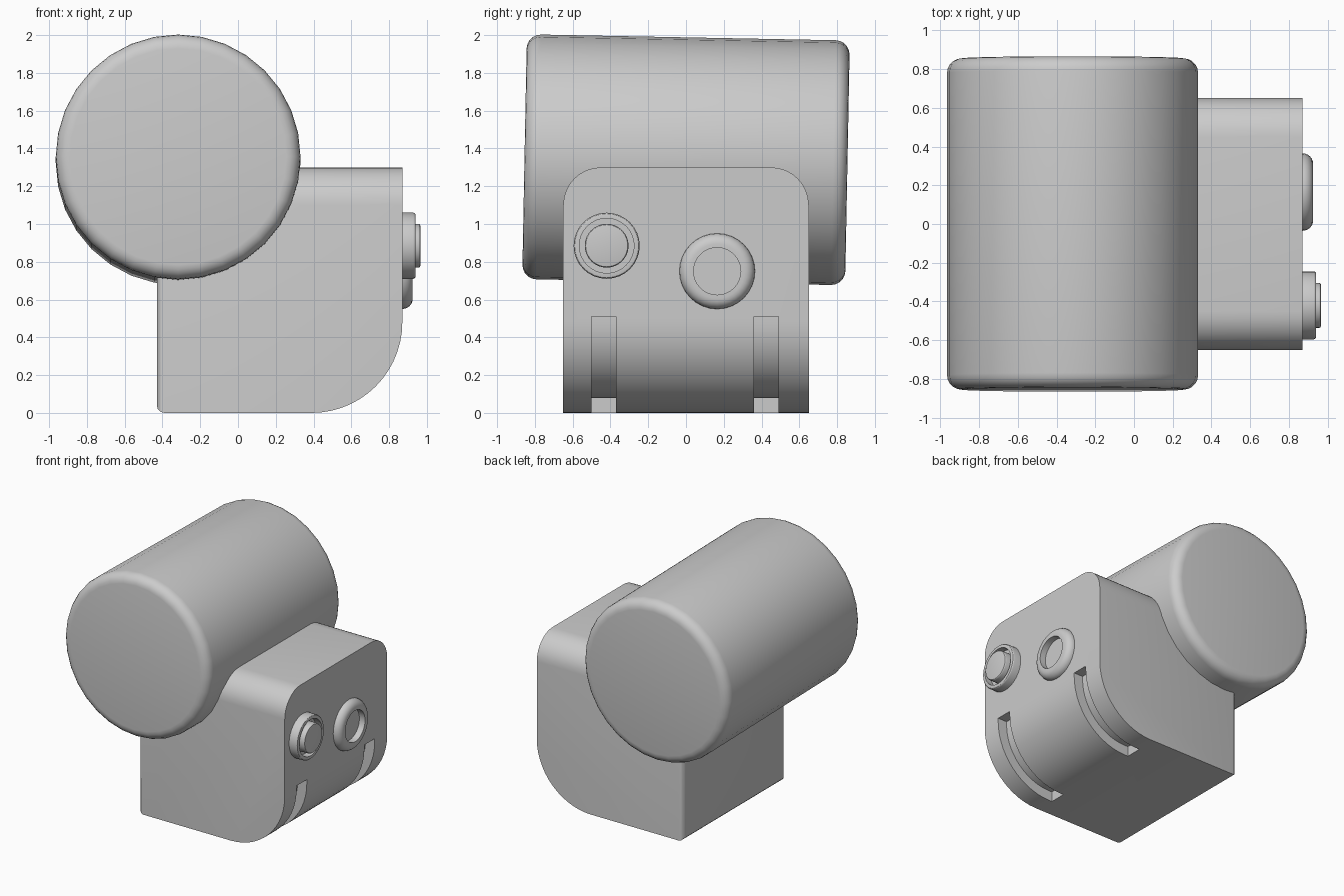
import bpy, bmesh, math
from mathutils import Matrix

if "Cube" in bpy.data.objects:
    bpy.data.objects.remove(bpy.data.objects["Cube"])

grey = bpy.data.materials.new("plain_grey")
grey.diffuse_color = (0.6, 0.6, 0.6, 1)
grey.use_nodes = True
grey.node_tree.nodes["Principled BSDF"].inputs["Base Color"].default_value = grey.diffuse_color


def finish(bm, name):
    bmesh.ops.recalc_face_normals(bm, faces=bm.faces)
    me = bpy.data.meshes.new(name)
    bm.to_mesh(me)
    bm.free()
    me.materials.append(grey)
    ob = bpy.data.objects.new(name, me)
    bpy.context.collection.objects.link(ob)
    return ob


def smooth(ob):
    bpy.ops.object.select_all(action='DESELECT')
    ob.select_set(True)
    bpy.context.view_layer.objects.active = ob
    bpy.ops.object.shade_smooth_by_angle(angle=math.radians(30))


def arc(cx, cz, r, a0, a1, n):
    return [(cx + r * math.cos(math.radians(a0 + (a1 - a0) * i / n)),
             cz + r * math.sin(math.radians(a0 + (a1 - a0) * i / n))) for i in range(n + 1)]


def prism(profile, y0, y1):
    """Extrude an (x, z) profile along y."""
    bm = bmesh.new()
    face = bm.faces.new([bm.verts.new((x, y0, z)) for x, z in profile])
    ext = bmesh.ops.extrude_face_region(bm, geom=[face])
    verts = [g for g in ext["geom"] if isinstance(g, bmesh.types.BMVert)]
    bmesh.ops.translate(bm, verts=verts, vec=(0, y1 - y0, 0))
    bmesh.ops.recalc_face_normals(bm, faces=bm.faces)
    return bm


def lathe(name, profile, matrix, steps):
    """Spin an (x, radius) profile around the x axis."""
    bm = bmesh.new()
    vs = [bm.verts.new((x, 0, r)) for x, r in profile]
    es = [bm.edges.new(p) for p in zip(vs, vs[1:])]
    bmesh.ops.spin(bm, geom=vs + es, axis=(1, 0, 0), cent=(0, 0, 0),
                   angle=math.tau, steps=steps)
    bmesh.ops.remove_doubles(bm, verts=bm.verts, dist=1e-4)
    bmesh.ops.transform(bm, matrix=matrix, verts=bm.verts)
    ob = finish(bm, name)
    smooth(ob)
    return ob


# Body block: big round at the lower front, rounded top sides, soft back edges
BACK, FRONT, TOP, HALF = -0.43, 0.87, 1.30, 0.65
profile = [(BACK, TOP), (BACK, 0)] + arc(0.39, 0.48, 0.48, -90, 0, 14) + [(FRONT, TOP)]
bm = prism(profile, -HALF, HALF)
top_edges = [e for e in bm.edges
             if all(v.co.z > TOP - 0.01 for v in e.verts)
             and abs(e.verts[0].co.y - e.verts[1].co.y) < 0.01]
bmesh.ops.bevel(bm, geom=top_edges, offset=0.2, segments=8, profile=0.5, affect='EDGES')
back_edges = [e for e in bm.edges if all(v.co.x < BACK + 0.01 for v in e.verts)]
bmesh.ops.bevel(bm, geom=back_edges, offset=0.04, segments=3, profile=0.5, affect='EDGES')
body = finish(bm, "body")

# Two curved slots cut into the lower front
slot = [(1.0, 0.51), (0.79, 0.51)] + arc(0.39, 0.48, 0.40, 0, -90, 14) \
    + [(0.36, 0.08), (0.36, -0.1), (1.0, -0.1)]
for y0, y1 in ((-0.50, -0.37), (0.36, 0.49)):
    cutter = finish(prism(slot, y0, y1), "slot_cutter")
    cutter.hide_render = True
    mod = body.modifiers.new("slot", 'BOOLEAN')
    mod.operation = 'DIFFERENCE'
    mod.solver = 'EXACT'
    mod.object = cutter
    bpy.context.view_layer.objects.active = body
    bpy.ops.object.modifier_apply(modifier=mod.name)
    bpy.data.objects.remove(cutter)
smooth(body)

# Large drum lying across the top, slightly tilted
R, L, B = 0.648, 0.855, 0.075
drum_profile = [(-L, 0)] + arc(-L + B, R - B, B, 180, 90, 5) \
    + arc(L - B, R - B, B, 90, 0, 5) + [(L, 0)]
lathe("drum", drum_profile,
      Matrix.Translation((-0.317, 0, 1.34)) @ Matrix.Rotation(math.radians(-1.1), 4, 'X')
      @ Matrix.Rotation(math.radians(90), 4, 'Z'), 32)

# Button with a grooved collar
lathe("button", [(0.85, 0.175)] + arc(0.928, 0.163, 0.012, 90, 0, 3)
      + [(0.94, 0.145), (0.885, 0.145), (0.885, 0.116)]
      + arc(0.955, 0.106, 0.01, 90, 0, 3) + [(0.965, 0)],
      Matrix.Translation((0, -0.42, 0.885)), 32)

# Rounded ring with a recessed centre
lathe("ring_socket", [(0.85, 0.2)] + arc(0.87, 0.145, 0.055, 90, 0, 6)
      + [(0.925, 0.125), (0.875, 0.125), (0.875, 0)],
      Matrix.Translation((0, 0.165, 0.75)), 32)
